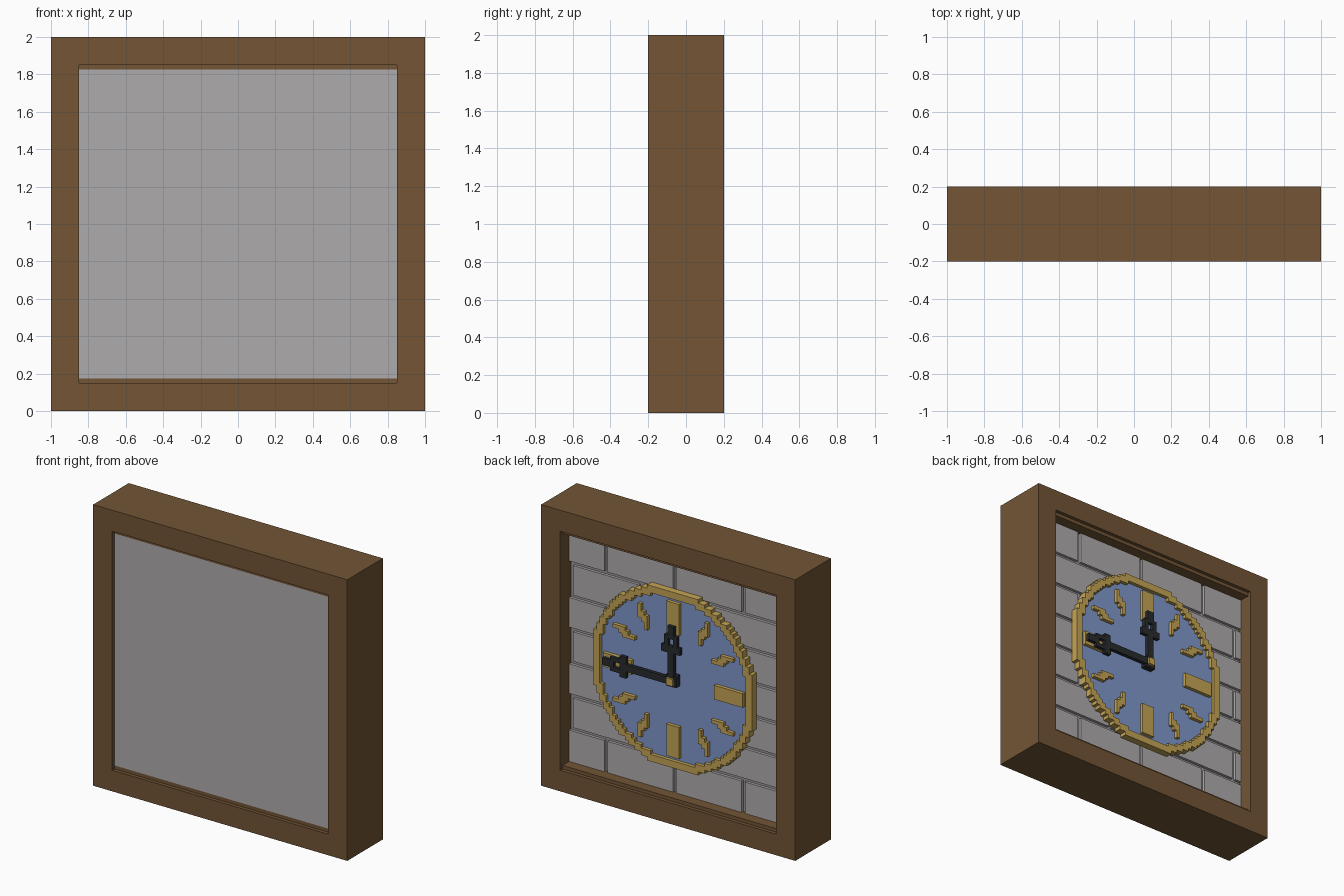
import bpy, bmesh, math

if "Cube" in bpy.data.objects:
    bpy.data.objects.remove(bpy.data.objects["Cube"])

V = 0.025   # small block size
CZ = 1.0    # clock centre height


def material(name, hex_colour):
    m = bpy.data.materials.new(name)
    rgb = [int(hex_colour[i:i + 2], 16) / 255 for i in (0, 2, 4)]
    m.diffuse_color = [c / 12.92 if c <= 0.04045 else ((c + 0.055) / 1.055) ** 2.4
                       for c in rgb] + [1]
    m.use_nodes = True
    m.node_tree.nodes["Principled BSDF"].inputs["Base Color"].default_value = m.diffuse_color
    return m


WOOD = material("brown wood", "735535")
STONE = material("grey stone", "AFABAC")
MORTAR = material("dark grey mortar", "9A9697")
BLUE = material("blue face", "7F97C9")
GOLD = material("gold", "C4A455")
BLACK = material("black metal", "282A2E")


def finish(name, bm, mat):
    bmesh.ops.remove_doubles(bm, verts=bm.verts, dist=0.0005)
    bmesh.ops.recalc_face_normals(bm, faces=bm.faces)
    me = bpy.data.meshes.new(name)
    bm.to_mesh(me)
    bm.free()
    me.materials.append(mat)
    ob = bpy.data.objects.new(name, me)
    bpy.context.collection.objects.link(ob)
    return ob


def slab(name, loops, y0, y1, mat):
    """Fill outlines in the x-z plane (inner loops are holes), thick from y0 to y1."""
    cu = bpy.data.curves.new(name, 'CURVE')
    cu.dimensions = '2D'
    cu.fill_mode = 'BOTH'
    cu.extrude = (y1 - y0) / 2
    for pts in loops:
        sp = cu.splines.new('POLY')
        sp.points.add(len(pts) - 1)
        for p, (x, z) in zip(sp.points, pts):
            p.co = (x, z, 0, 1)
        sp.use_cyclic_u = True
        sp.use_smooth = False
    tmp = bpy.data.objects.new(name + "_outline", cu)
    bpy.context.collection.objects.link(tmp)
    dg = bpy.context.evaluated_depsgraph_get()
    me = bpy.data.meshes.new_from_object(tmp.evaluated_get(dg))
    bpy.data.objects.remove(tmp)
    bm = bmesh.new()
    bm.from_mesh(me)
    bpy.data.meshes.remove(me)
    for v in bm.verts:
        x, z, d = v.co
        v.co = (x, (y0 + y1) / 2 - d, z)
    for f in bm.faces:
        f.smooth = False
        f.material_index = 0
    return finish(name, bm, mat)


def rect(x0, x1, z0, z1):
    return [(x0, z0), (x1, z0), (x1, z1), (x0, z1)]


def box(name, x0, x1, y0, y1, z0, z1, mat):
    bm = bmesh.new()
    bmesh.ops.create_cube(bm, size=1)
    for v in bm.verts:
        v.co = (x1 if v.co.x > 0 else x0, y1 if v.co.y > 0 else y0, z1 if v.co.z > 0 else z0)
    return finish(name, bm, mat)


def stepped_circle(n):
    """Circle outline made of square steps, n blocks in radius."""
    r = n + 0.7
    q = []
    for j in range(n):
        w = min(n, math.floor(math.sqrt(r * r - (j + 0.5) ** 2) + 0.5))
        if q and q[-1][0] == w:
            q[-1] = (w, j + 1)
        else:
            q += [(w, j), (w, j + 1)]
    q = q[1:]
    pts = (q + [(-x, z) for x, z in reversed(q)] + [(-x, -z) for x, z in q]
           + [(x, -z) for x, z in reversed(q)])
    return [(x * V, CZ + z * V) for x, z in pts]


# Frame and the thin inner strips at top and bottom
slab("frame", [rect(-1, 1, 0, 2), rect(-0.85, 0.85, 0.15, 1.85)], -0.2, 0.2, WOOD)
for name, z in (("bottom_strip", 0.15), ("top_strip", 1.825)):
    box(name, -0.85, 0.85, -0.175, 0.175, z, z + V, WOOD)

# Wall: plain front panel, mortar layer, raised bricks
box("front_panel", -0.85, 0.85, -0.175, 0.05, 0.175, 1.825, STONE)
box("mortar", -0.85, 0.85, 0.05, 0.08, 0.175, 1.825, MORTAR)
ROWS, PITCH = 7, 0.54
row_h = 1.65 / ROWS
for r in range(ROWS):
    z0 = 0.175 + r * row_h + (V / 2 if r else 0)
    z1 = 0.175 + (r + 1) * row_h - (V / 2 if r < ROWS - 1 else 0)
    start = 0.02 - 4 * PITCH + (r % 2) * PITCH / 2
    for k in range(8):
        x0 = max(-0.85, start + k * PITCH + V / 2)
        x1 = min(0.85, start + (k + 1) * PITCH - V / 2)
        if x1 - x0 > 0.01:
            box("brick", x0, x1, 0.08, 0.1, z0, z1, STONE)

# Clock face and rim
slab("clock_face", [stepped_circle(23)], 0.1, 0.125, BLUE)
slab("clock_rim", [stepped_circle(25), stepped_circle(23)], 0.1, 0.15, GOLD)

# Quarter-hour markers
for s in (-1, 1):
    a, b = sorted((s * 0.325, s * 0.55))
    box("quarter_marker", a, b, 0.125, 0.15, CZ - 0.05, CZ + 0.05, GOLD)
    box("quarter_marker", -0.05, 0.05, 0.125, 0.15, CZ + a, CZ + b, GOLD)

# Small stepped hour markers, mirrored to all four quarters and across the diagonal
STEP = [(8, 12), (9, 12), (9, 14), (10, 14), (10, 15), (11, 15),
        (11, 19), (10, 19), (10, 17), (9, 17), (9, 16), (8, 16)]
for sx in (-1, 1):
    for sz in (-1, 1):
        for swap in (False, True):
            pts = [(q, p) if swap else (p, q) for p, q in STEP]
            slab("hour_marker", [[(sx * p * V, CZ + sz * q * V) for p, q in pts]],
                 0.125, 0.15, GOLD)


def hand(name, reach, sideways):
    """Hand with a pierced spade head; reach is where the head begins."""
    half = [(0.025, 0), (0.025, reach), (0.075, reach), (0.075, reach + 0.05),
            (0.05, reach + 0.05), (0.05, reach + 0.125), (0.025, reach + 0.125),
            (0.025, reach + 0.19)]
    outline = half + [(-a, b) for a, b in reversed(half)]
    hole = rect(-0.02, 0.02, reach + 0.05, reach + 0.1)
    loops = [[(b, CZ + a) if sideways else (a, CZ + b) for a, b in lp]
             for lp in (outline, hole)]
    slab(name, loops, 0.15, 0.175, BLACK)


# Hands and hub
hand("hour_hand", 0.2, False)
hand("minute_hand", 0.35, True)
box("hub_base", -0.04, 0.04, 0.125, 0.17, CZ - 0.04, CZ + 0.04, BLACK)
box("hub_cap", -0.025, 0.025, 0.15, 0.19, CZ - 0.025, CZ + 0.025, GOLD)
